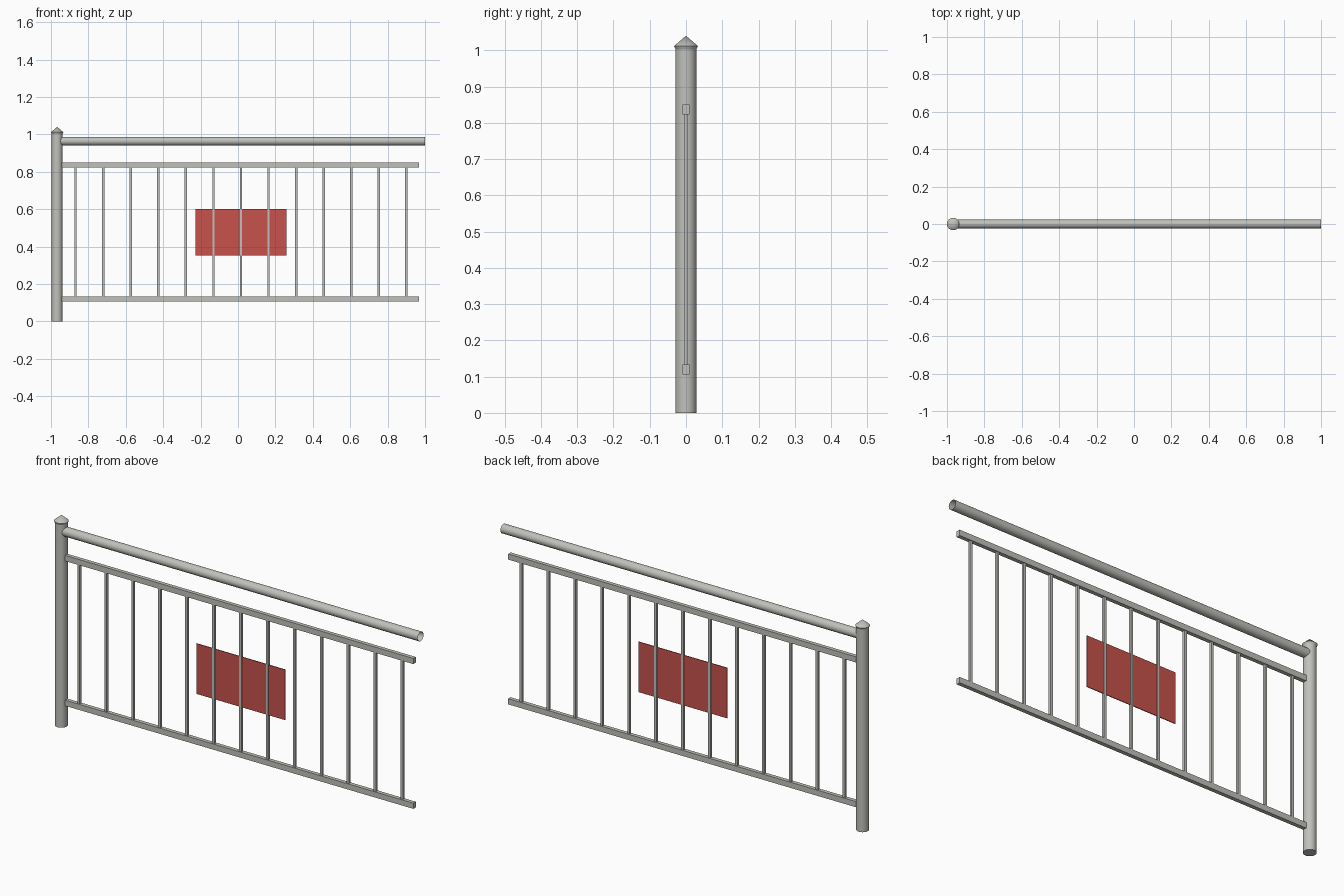
import bpy, bmesh, math
from mathutils import Matrix

if "Cube" in bpy.data.objects:
    bpy.data.objects.remove(bpy.data.objects["Cube"])


def make_material(name, rgb):
    m = bpy.data.materials.new(name)
    m.diffuse_color = (*rgb, 1)
    m.use_nodes = True
    m.node_tree.nodes["Principled BSDF"].inputs["Base Color"].default_value = m.diffuse_color
    return m


STEEL = make_material("light grey steel", (0.53, 0.53, 0.50))
RED = make_material("red panel", (0.57, 0.085, 0.07))


def add_object(name, bm, mat, smooth=False):
    bmesh.ops.recalc_face_normals(bm, faces=bm.faces)
    mesh = bpy.data.meshes.new(name)
    bm.to_mesh(mesh)
    bm.free()
    mesh.materials.append(mat)
    obj = bpy.data.objects.new(name, mesh)
    bpy.context.collection.objects.link(obj)
    if smooth:
        bpy.ops.object.select_all(action='DESELECT')
        obj.select_set(True)
        bpy.context.view_layer.objects.active = obj
        bpy.ops.object.shade_smooth_by_angle(angle=math.radians(30))
    return obj


def box(name, x0, x1, y0, y1, z0, z1, mat):
    bm = bmesh.new()
    bmesh.ops.create_cube(bm, size=1)
    bmesh.ops.scale(bm, vec=(x1 - x0, y1 - y0, z1 - z0), verts=bm.verts)
    bmesh.ops.translate(bm, vec=((x0 + x1) / 2, (y0 + y1) / 2, (z0 + z1) / 2), verts=bm.verts)
    return add_object(name, bm, mat)


def lathe(name, profile, x, mat, sides=32):
    """Spin a (radius, height) profile around a vertical axis at x."""
    bm = bmesh.new()
    verts = [bm.verts.new((r, 0, z)) for r, z in profile]
    edges = [bm.edges.new(pair) for pair in zip(verts, verts[1:])]
    bmesh.ops.spin(bm, geom=verts + edges, axis=(0, 0, 1), cent=(0, 0, 0),
                   angle=math.tau, steps=sides)
    bmesh.ops.remove_doubles(bm, verts=bm.verts, dist=1e-5)
    bmesh.ops.translate(bm, vec=(x, 0, 0), verts=bm.verts)
    return add_object(name, bm, mat, smooth=True)


# Round post with a pointed cap
POST_X = -0.967
lathe("post", [(0, 0), (0.029, 0), (0.029, 1.006)], POST_X, STEEL)
lathe("post_cap", [(0.029, 1.003), (0.033, 1.012), (0, 1.04)], POST_X, STEEL)

# Handrail: an open tube running from the post to the far end
RAIL_START = -0.955
bm = bmesh.new()
bmesh.ops.create_cone(bm, cap_ends=False, segments=32, radius1=0.0228, radius2=0.0228,
                      depth=1 - RAIL_START,
                      matrix=Matrix.Translation(((1 + RAIL_START) / 2, 0, 0.964))
                      @ Matrix.Rotation(math.pi / 2, 4, 'Y'))
add_object("handrail", bm, STEEL, smooth=True)

# Upper and lower flat rails
for name, z in (("upper_rail", 0.8365), ("lower_rail", 0.12)):
    box(name, -0.945, 0.967, -0.0097, 0.0097, z - 0.014, z + 0.014, STEEL)

# Thirteen square bars between the rails
CENTRE, PITCH, HALF = 0.016, 0.1474, 0.0062
for i in range(13):
    x = CENTRE + (i - 6) * PITCH
    box(f"bar_{i + 1}", x - HALF, x + HALF, -HALF, HALF, 0.134, 0.8225, STEEL)

# Thin sign panel threaded through the middle bars
box("sign_panel", CENTRE - 0.243, CENTRE + 0.243, -0.002, 0.002, 0.353, 0.602, RED)
